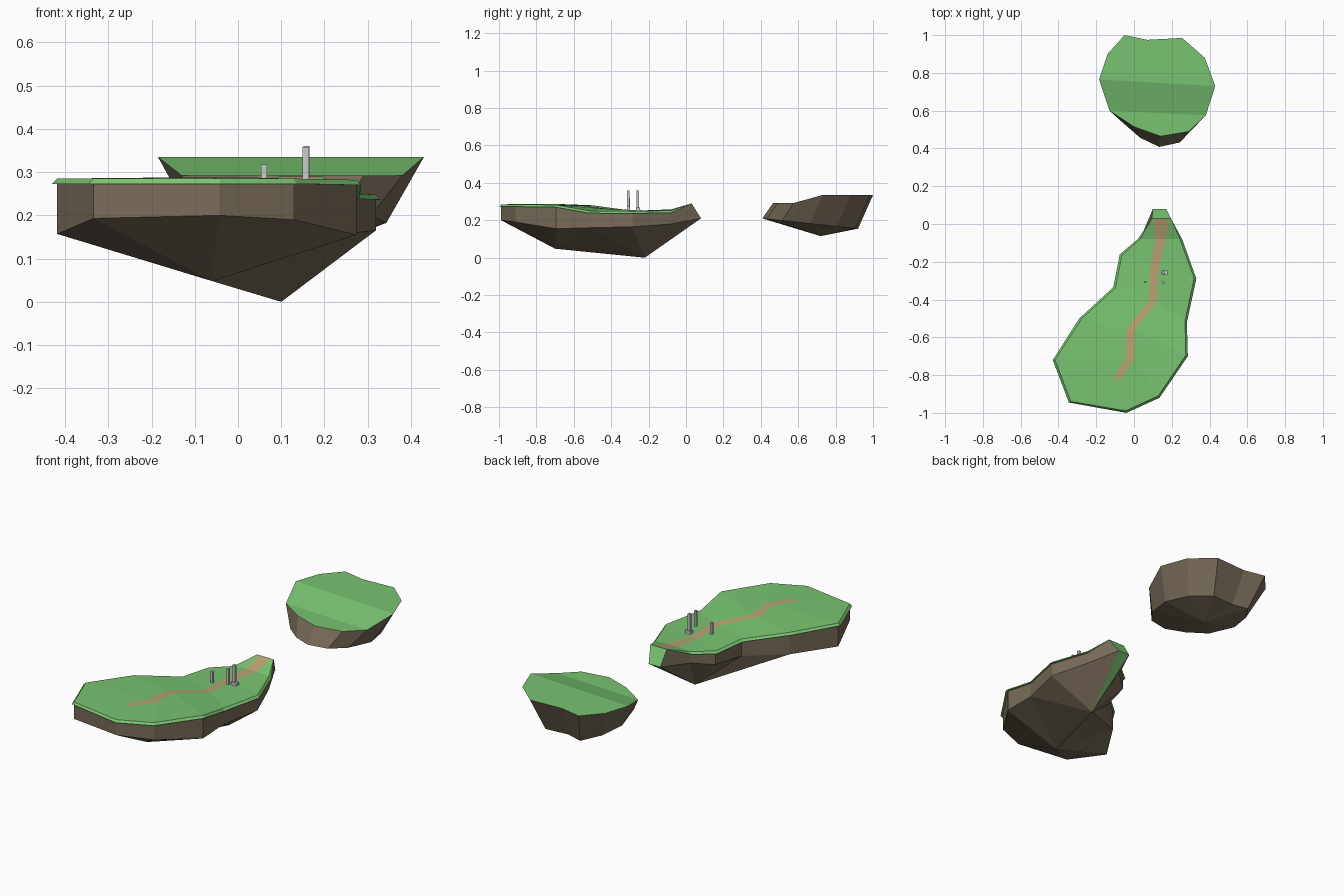
import bpy, bmesh
from mathutils import Vector as V

if "Cube" in bpy.data.objects:
    bpy.data.objects.remove(bpy.data.objects["Cube"])


def material(name, rgb):
    m = bpy.data.materials.new(name)
    m.diffuse_color = (*rgb, 1)
    m.use_nodes = True
    m.node_tree.nodes["Principled BSDF"].inputs["Base Color"].default_value = m.diffuse_color
    return m


GRASS = material("grass", (0.19, 0.55, 0.165))
ROCK = material("rock", (0.19, 0.15, 0.1))
SAND = material("sand", (0.48, 0.36, 0.17))


def build(name, polys, mat):
    """Flat-faced mesh from a list of polygons given as points."""
    bm = bmesh.new()
    for p in polys:
        bm.faces.new([bm.verts.new(c) for c in p])
    bmesh.ops.remove_doubles(bm, verts=bm.verts, dist=1e-4)
    bmesh.ops.dissolve_degenerate(bm, dist=1e-4, edges=bm.edges)
    bmesh.ops.recalc_face_normals(bm, faces=bm.faces)
    # open sheets face upwards when their total normal points down
    if name != "rock" and sum(f.normal.z * f.calc_area() for f in bm.faces) < 0 and mat != ROCK:
        bmesh.ops.reverse_faces(bm, faces=bm.faces)
    me = bpy.data.meshes.new(name)
    bm.to_mesh(me)
    bm.free()
    ob = bpy.data.objects.new(name, me)
    bpy.context.collection.objects.link(ob)
    if mat:
        me.materials.append(mat)
    return ob


def strip(a, b):
    return [(a[i], a[i + 1], b[i + 1], b[i]) for i in range(len(a) - 1)]


# Main island rows: left edge, path centre, path half width, right edge
rows = [
    ((.095, .03, .29), (.145, .03, .29), .04, (.195, .03, .29)),
    ((.02, -.08, .252), (.14, -.08, .258), .03, (.255, -.08, .252)),
    ((-.075, -.16, .25), (.11, -.22, .253), .023, (.33, -.29, .248)),
    ((-.11, -.335, .258), (.10, -.41, .26), .023, (.28, -.52, .25)),
    ((-.29, -.50, .28), (-.02, -.56, .279), .023, (.285, -.70, .282)),
    ((-.43, -.72, .285), (-.02, -.71, .288), .023, (.135, -.92, .285)),
    ((-.345, -.945, .285), (-.09, -.82, .288), .023, (-.04, -1.0, .285)),
]
left_low = [.21, .19, .175, .165, .16, .157, .193]
right_low = [.21, .18, .165, .16, .155, .19, .20]


def edge(col, lows):
    """Grass top, lip and rock points down one side."""
    top, lip, rock, low = [], [], [], []
    for i, r in enumerate(rows):
        p, c = V(r[col]), V(r[1])
        d = (c - p)
        d.z = 0
        q = p + d.normalized() * (.012 if i else 0)
        drop = V((0, 0, .012 if i else 0))
        top.append(q)
        lip.append(p - drop)
        rock.append(q - drop)
        low.append(V((q.x, q.y, lows[i])))
    return top, lip, rock, low


L, R = edge(0, left_low), edge(3, right_low)
L[3][0], R[3][0] = V((.10, .08, .21)), V((.17, .08, .21))
path_l = [V(r[1]) - V((r[2], 0, 0)) for r in rows]
path_r = [V(r[1]) + V((r[2], 0, 0)) for r in rows]
top, lip, rock, low = [a + b[::-1] for a, b in zip(L, R)]
apex_back, apex_front = V((.10, -.22, 0)), V((-.06, -.70, .048))

# Grass sheet, overhanging lip and green tip
build("main_grass",
      strip(L[0], path_l) + strip(path_r, R[0])
      + [(L[0][6], path_l[6], path_r[6], R[0][6])]
      + strip(top, lip) + strip(lip, rock)
      + [(L[0][0], path_l[0], path_r[0], R[0][0], R[3][0], L[3][0])], GRASS)
build("path", strip(path_l, path_r), SAND)

# Rock wall and underside gathered into two low points
under = []
near = [apex_back if min(i, 13 - i) < 4 else apex_front for i in range(14)]
for i in range(13):
    under.append((low[i], low[i + 1], near[i]))
    if near[i] != near[i + 1]:
        under.append((low[i + 1], near[i + 1], near[i]))
main_rock = build("main_rock", strip(rock, low) + under
                  + [(low[13], low[0], apex_back)], ROCK)
main_rock.data.materials.append(GRASS)
main_rock.data.polygons[-1].material_index = 1

# Back island: plateau, slope and low shelf
high = [(-.185, .765), (-.14, .90), (-.05, 1.0), (.07, .975), (.255, .985),
        (.375, .88), (.43, .73)]
shelf = [(.38, .575), (.29, .49), (.14, .465), (0, .515), (-.13, .60)]
rim = [V((x, y, .335)) for x, y in high] + [V((x, y, .292)) for x, y in shelf]
build("back_grass", [rim[:7], (rim[0], rim[6], rim[7], rim[11]), rim[7:]], GRASS)
base = []
for p in rim:
    t = (p.y - .465) / .535
    base.append(V((.12 + (p.x - .12) * .72, .408 + .512 * t, .21 - .055 * t)))
tip = V((.13, .72, .115))
rim, base = rim + rim[:1], base + base[:1]
build("back_rock", strip(rim, base)
      + [(base[i], base[i + 1], tip) for i in range(12)], ROCK)


# Stone posts beside the path
def block(name, x, y, w, d, z0, z1):
    bpy.ops.mesh.primitive_cube_add(size=1, location=(x, y, (z0 + z1) / 2))
    ob = bpy.context.object
    ob.name = name
    ob.scale = (w, d, z1 - z0)


block("short_post", .06, -.307, .013, .013, .255, .318)
block("front_post", .156, -.308, .013, .013, .272, .358)
block("back_post", .158, -.257, .014, .013, .252, .36)
block("post_footing", .162, -.257, .032, .02, .252, .268)
